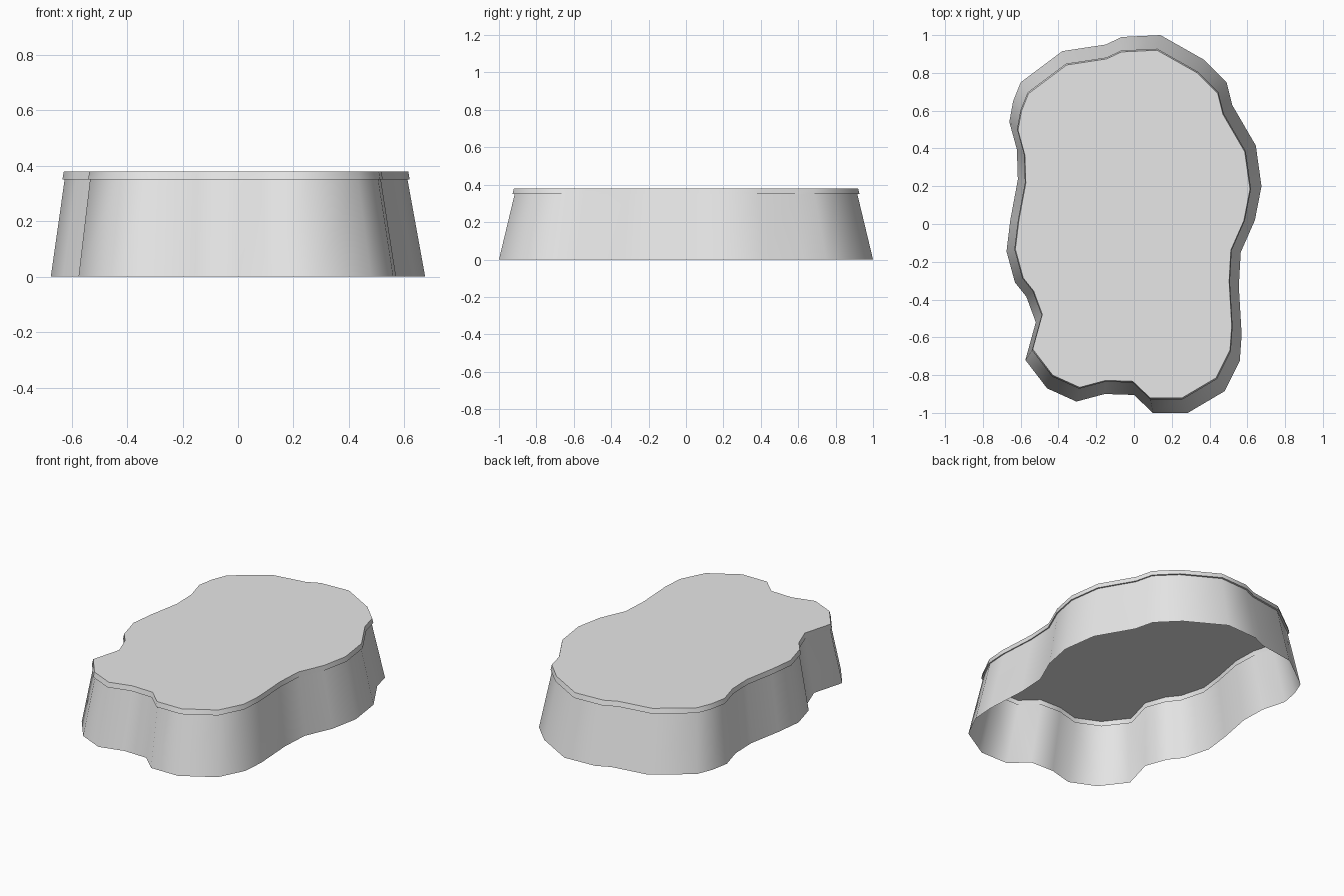
import bpy
import bmesh
import math

default_cube = bpy.data.objects.get("Cube")
if default_cube:
    bpy.data.objects.remove(default_cube, do_unlink=True)

# Footprint at ground level, clockwise from the back, in hundredths of a unit
FOOTPRINT = [
    (14, 100), (37, 87), (49, 75), (52, 63), (64.5, 41.5), (67.5, 20),
    (64, 2), (56.5, -15), (55.5, -33), (57, -58.5), (56, -72.5), (48, -88.5),
    (28.5, -100), (10, -100), (0, -90.5), (-15.5, -90), (-30.5, -94),
    (-46, -87), (-57.5, -72), (-52, -52), (-57, -38.5), (-63, -31),
    (-67.5, -14.5), (-65.5, 2), (-61.5, 23.5), (-62, 39.5), (-66, 54),
    (-64, 65), (-60, 75), (-38, 91.5), (-15, 95), (-6.5, 99),
]
FOOTPRINT.reverse()

SEAM_HEIGHT = 0.35
TOP_HEIGHT = 0.38
WALL_TOP_SCALE = 0.916
RIM_LOW_SCALE = 0.928
RIM_TOP_SCALE = 0.92
SIDE_LEAN = -0.007


def make_material(name, colour):
    material = bpy.data.materials.new(name)
    material.use_nodes = True
    material.diffuse_color = colour
    shader = material.node_tree.nodes["Principled BSDF"]
    shader.inputs["Base Color"].default_value = colour
    return material


def add_ring(bm, scale, height):
    """One outline loop, scaled and shifted slightly as it rises."""
    shift = SIDE_LEAN if height > 0 else 0
    return [bm.verts.new((x * scale / 100 + shift, y * scale / 100, height))
            for x, y in FOOTPRINT]


def bridge(bm, lower, upper):
    """Join two outline loops with outward facing quads."""
    count = len(lower)
    for i in range(count):
        j = (i + 1) % count
        bm.faces.new((lower[i], lower[j], upper[j], upper[i]))


def make_shell(name, levels, material, capped=False):
    """Stack outline loops into a shell, optionally closed on top."""
    bm = bmesh.new()
    rings = [add_ring(bm, scale, height) for scale, height in levels]
    for lower, upper in zip(rings, rings[1:]):
        bridge(bm, lower, upper)
    if capped:
        bm.faces.new(rings[-1])
    mesh = bpy.data.meshes.new(name)
    bm.to_mesh(mesh)
    bm.free()
    mesh.materials.append(material)
    shell = bpy.data.objects.new(name, mesh)
    bpy.context.collection.objects.link(shell)
    bpy.ops.object.select_all(action="DESELECT")
    shell.select_set(True)
    bpy.context.view_layer.objects.active = shell
    bpy.ops.object.shade_smooth_by_angle(angle=math.radians(60))
    return shell


grey = make_material("light grey", (0.8, 0.8, 0.8, 1))

# Sloping skirt, open at the bottom
make_shell("side_wall", [(1, 0), (WALL_TOP_SCALE, SEAM_HEIGHT)], grey)

# Overhanging rim with a narrow ledge below and the flat deck on top
make_shell("top_slab", [(WALL_TOP_SCALE, SEAM_HEIGHT),
                        (RIM_LOW_SCALE, SEAM_HEIGHT),
                        (RIM_TOP_SCALE, TOP_HEIGHT)], grey, capped=True)
